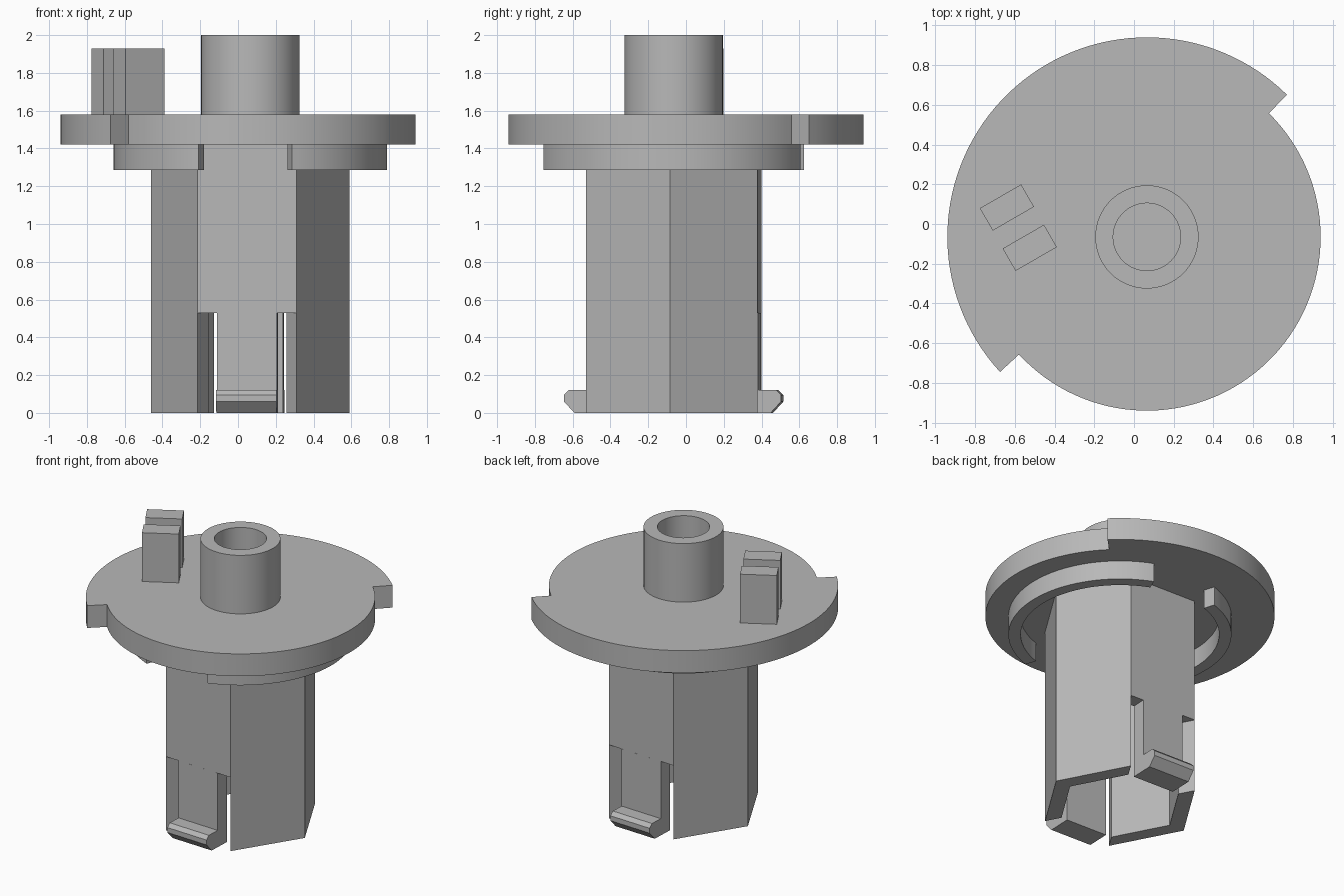
import bpy, bmesh
from math import sin, cos, radians
from mathutils import Matrix, Vector

cube = bpy.data.objects.get("Cube")
if cube:
    bpy.data.objects.remove(cube)

AXIS = Vector((0.065, -0.065, 0))   # centre line of the shaft
TWIST = -2.2                        # slight turn of the hexagonal shaft

grey = bpy.data.materials.new("plain grey")
grey.use_nodes = True
grey.diffuse_color = (0.48, 0.48, 0.48, 1)
grey.node_tree.nodes["Principled BSDF"].inputs["Base Color"].default_value = grey.diffuse_color


def polar(r, deg):
    return r * cos(radians(deg)), r * sin(radians(deg))


def finish(name, bm, smooth=False):
    bmesh.ops.recalc_face_normals(bm, faces=bm.faces)
    mesh = bpy.data.meshes.new(name)
    bm.to_mesh(mesh)
    bm.free()
    mesh.materials.append(grey)
    obj = bpy.data.objects.new(name, mesh)
    obj.location = AXIS
    bpy.context.collection.objects.link(obj)
    if smooth:
        bpy.ops.object.select_all(action='DESELECT')
        obj.select_set(True)
        bpy.context.view_layer.objects.active = obj
        bpy.ops.object.shade_smooth_by_angle(angle=radians(30))
    return obj


def extrude(name, points, vector, matrix=Matrix(), smooth=False):
    """Solid made by pushing a closed outline along a vector."""
    bm = bmesh.new()
    face = bm.faces.new([bm.verts.new(p) for p in points])
    new = bmesh.ops.extrude_face_region(bm, geom=[face], use_keep_orig=True)["geom"]
    bmesh.ops.translate(bm, vec=vector, verts=[g for g in new if isinstance(g, bmesh.types.BMVert)])
    bm.transform(matrix)
    return finish(name, bm, smooth)


def wall(name, r_in, r_out, z0, z1, start, sweep, steps, smooth=False):
    """Tube, or part of one, with square section."""
    bm = bmesh.new()
    closed = sweep == 360
    section = [(r_in, z0), (r_out, z0), (r_out, z1), (r_in, z1)]
    rings = [[bm.verts.new((*polar(r, start + sweep * i / steps), z)) for r, z in section]
             for i in range(steps if closed else steps + 1)]
    for i in range(steps):
        a, b = rings[i], rings[(i + 1) % len(rings)]
        for j in range(4):
            k = (j + 1) % 4
            bm.faces.new((a[j], a[k], b[k], b[j]))
    if not closed:
        bm.faces.new(rings[0])
        bm.faces.new(rings[-1])
    return finish(name, bm, smooth)


# Flange: two half discs of different radius, meeting at radial steps
outline = []
for radius, a0, a1 in ((1.005, 45.4, 222.6), (0.875, 222.6, 405.4)):
    outline += [(*polar(radius, a0 + (a1 - a0) * i / 64), 1.42) for i in range(65)]
extrude("flange", outline, (0, 0, 0.16), smooth=True)

# Hollow hub on top
wall("hub", 0.17, 0.26, 1.575, 2.0, 0, 360, 64, True)

# Twin lugs beside the hub
for name, x, y in (("rear_lug", -0.705, 0.148), ("front_lug", -0.59, -0.055)):
    place = Matrix.Translation((x, y, 1.575)) @ Matrix.Rotation(radians(30), 4, 'Z')
    extrude(name, [(-0.12, -0.065, 0), (0.12, -0.065, 0), (0.12, 0.065, 0), (-0.12, 0.065, 0)],
            (0, 0, 0.355), place)

# Hexagonal hollow shaft, upper part
wall("shaft", 0.41, 0.525, 0.53, 1.425, TWIST, 360, 6)

hook = [(0.355, 0), (0.52, 0), (0.575, 0.06), (0.575, 0.095), (0.55, 0.12),
        (0.455, 0.12), (0.455, 0.53), (0.355, 0.53)]
for side, turn in (("left", 0), ("right", 180)):
    # Split lower legs and the collar arcs under the flange
    wall(side + "_leg", 0.41, 0.525, 0, 0.53, turn + TWIST - 60, 120, 2)
    wall(side + "_collar", 0.645, 0.725, 1.285, 1.425, turn + TWIST - 70, 140, 48, True)

for side, turn in (("back", 90), ("front", 270)):
    # Spring tongues with a hook at the foot
    extrude(side + "_clip", [(r, -0.16, z) for r, z in hook], (0, 0.32, 0),
            Matrix.Rotation(radians(turn + TWIST), 4, 'Z'))
